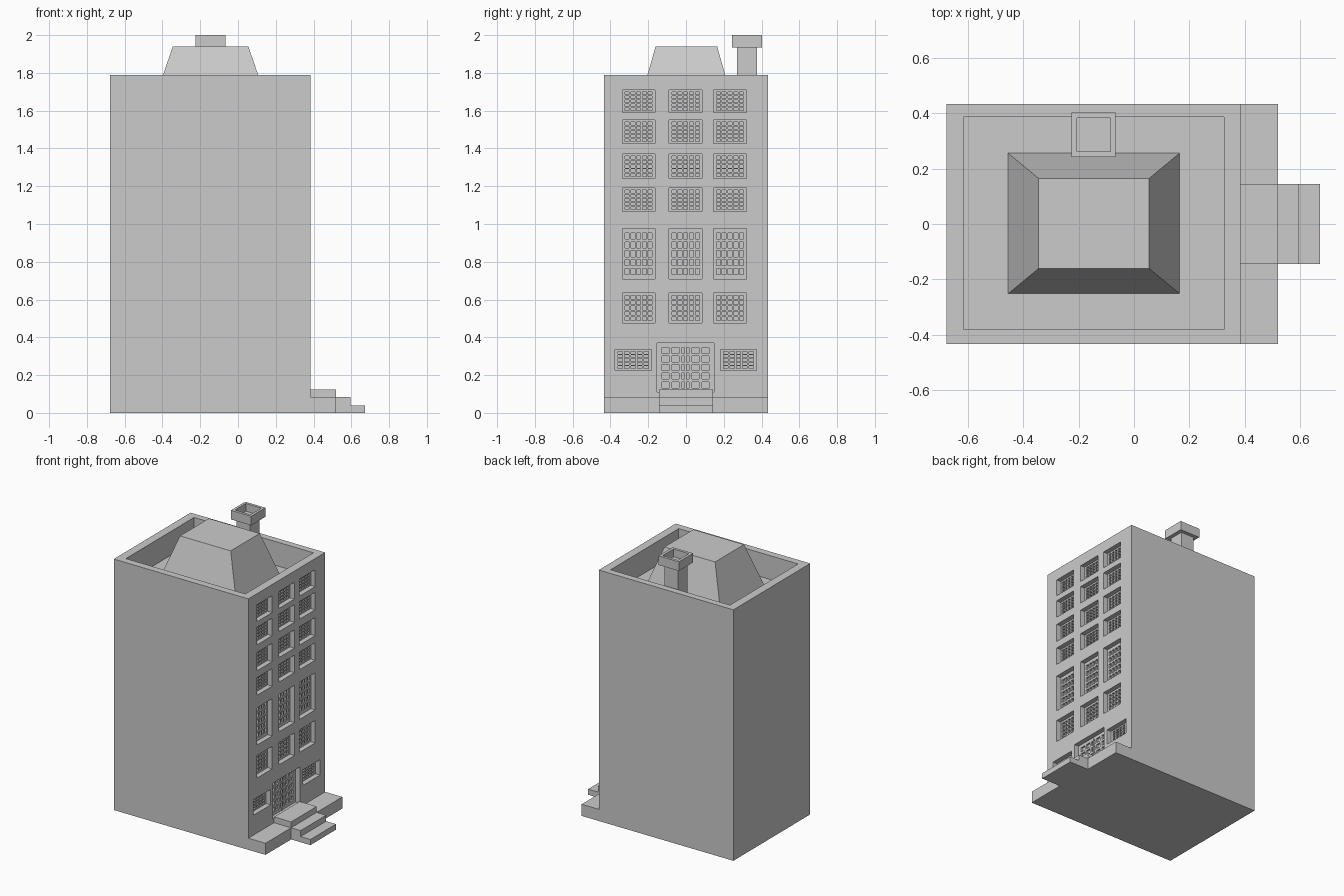
import bpy, bmesh, math
from mathutils import Matrix, Vector

if "Cube" in bpy.data.objects:
    bpy.data.objects.remove(bpy.data.objects["Cube"])

FRONT_X = 0.385      # street facade plane
HALF_Y = 0.433
TOP_Z = 1.79
ROOF_Z = 1.62        # sunken roof floor behind the parapet


def add_box(bm, lo, hi):
    lo, hi = Vector(lo), Vector(hi)
    mat = Matrix.Translation((lo + hi) / 2) @ Matrix.Diagonal((*(hi - lo), 1))
    return bmesh.ops.create_cube(bm, size=1, matrix=mat)["verts"]


def finish(bm, name):
    mesh = bpy.data.meshes.new(name)
    bm.to_mesh(mesh)
    bm.free()
    obj = bpy.data.objects.new(name, mesh)
    bpy.context.collection.objects.link(obj)
    return obj


def box(name, lo, hi):
    bm = bmesh.new()
    add_box(bm, lo, hi)
    return finish(bm, name)


# Opening layout on the facade: (name, y0, y1, z0, z1)
openings = []
rows = [(0.475, 0.635), (0.71, 0.975), (1.065, 1.19),
        (1.24, 1.37), (1.425, 1.55), (1.59, 1.71)]
cols = [(-0.337, -0.165), (-0.09, 0.086), (0.145, 0.32)]
for r, (z0, z1) in enumerate(rows):
    for c, (y0, y1) in enumerate(cols):
        openings.append((f"window_{r + 1}_{c + 1}", y0, y1, z0, z1))
openings += [("basement_window_left", -0.376, -0.183, 0.225, 0.335),
             ("basement_window_right", 0.182, 0.374, 0.225, 0.335),
             ("front_door", -0.153, 0.149, 0.11, 0.37)]

# Building body, with roof well and openings cut out
body = box("building_body", (-0.677, -HALF_Y, 0), (FRONT_X, HALF_Y, TOP_Z))
bm = bmesh.new()
add_box(bm, (-0.617, -0.382, ROOF_Z), (0.325, 0.386, 2.1))
for _, y0, y1, z0, z1 in openings:
    add_box(bm, (FRONT_X - 0.05, y0, z0), (FRONT_X + 0.1, y1, z1))
cutter = finish(bm, "opening_cutter")
cutter.hide_render = True
mod = body.modifiers.new("cut", "BOOLEAN")
mod.operation = "DIFFERENCE"
mod.solver = "EXACT"
mod.object = cutter
bpy.context.view_layer.objects.active = body
bpy.ops.object.modifier_apply(modifier="cut")
bpy.data.objects.remove(cutter)

# Shared five-by-five lattice panel of unit size, facing +x
bm = bmesh.new()
bmesh.ops.create_grid(bm, x_segments=5, y_segments=5, size=0.44,
                      matrix=Matrix.Rotation(math.radians(90), 4, "Y"))
panes = bm.faces[:]
rim = [e for e in bm.edges if e.is_boundary]
ext = bmesh.ops.extrude_edge_only(bm, edges=rim)["geom"]
for v in ext:
    if isinstance(v, bmesh.types.BMVert):
        v.co *= 0.5 / 0.44
bmesh.ops.inset_individual(bm, faces=panes, thickness=0.038, depth=0)
bmesh.ops.recalc_face_normals(bm, faces=bm.faces[:])
pockets = bmesh.ops.extrude_discrete_faces(bm, faces=panes)["faces"]
for f in pockets:
    for v in f.verts:
        v.co.x -= 0.013
lattice = bpy.data.meshes.new("lattice_panel")
bm.to_mesh(lattice)
bm.free()
for name, y0, y1, z0, z1 in openings:
    panel = bpy.data.objects.new(name, lattice)
    panel.location = (FRONT_X - 0.035, (y0 + y1) / 2, (z0 + z1) / 2)
    panel.scale = (1, y1 - y0, z1 - z0)
    bpy.context.collection.objects.link(panel)

# Meeting strip of the double door
box("door_meeting_strip", (FRONT_X - 0.049, -0.007, 0.11), (FRONT_X - 0.032, 0.003, 0.36))

# Plinth and entrance steps
box("plinth", (FRONT_X, -HALF_Y, 0), (0.52, HALF_Y, 0.083))
for name, x0, x1, z0, z1 in [("top_step", FRONT_X, 0.52, 0.083, 0.125),
                             ("middle_step", 0.52, 0.595, 0.04, 0.083),
                             ("bottom_step", 0.52, 0.672, 0, 0.04)]:
    box(name, (x0, -0.144, z0), (x1, 0.144, z1))

# Tapered roof block
bm = bmesh.new()
for v in add_box(bm, (-0.455, -0.252, ROOF_Z), (0.165, 0.256, 1.94)):
    if v.co.z > 1.8:
        v.co.x = -0.145 + (v.co.x + 0.145) * 0.2 / 0.31
        v.co.y = 0.002 + (v.co.y - 0.002) * 0.163 / 0.254
finish(bm, "roof_block")

# Chimney shaft and hollow cap
box("chimney_shaft", (-0.199, 0.269, ROOF_Z), (-0.093, 0.377, 1.94))
bm = bmesh.new()
add_box(bm, (-0.226, 0.243, 1.935), (-0.066, 0.403, 2.0))
top = max(bm.faces, key=lambda f: f.calc_center_median().z)
bmesh.ops.inset_individual(bm, faces=[top], thickness=0.027)
well = bmesh.ops.extrude_discrete_faces(bm, faces=[top])["faces"]
for v in well[0].verts:
    v.co.z = 1.945
finish(bm, "chimney_cap")
